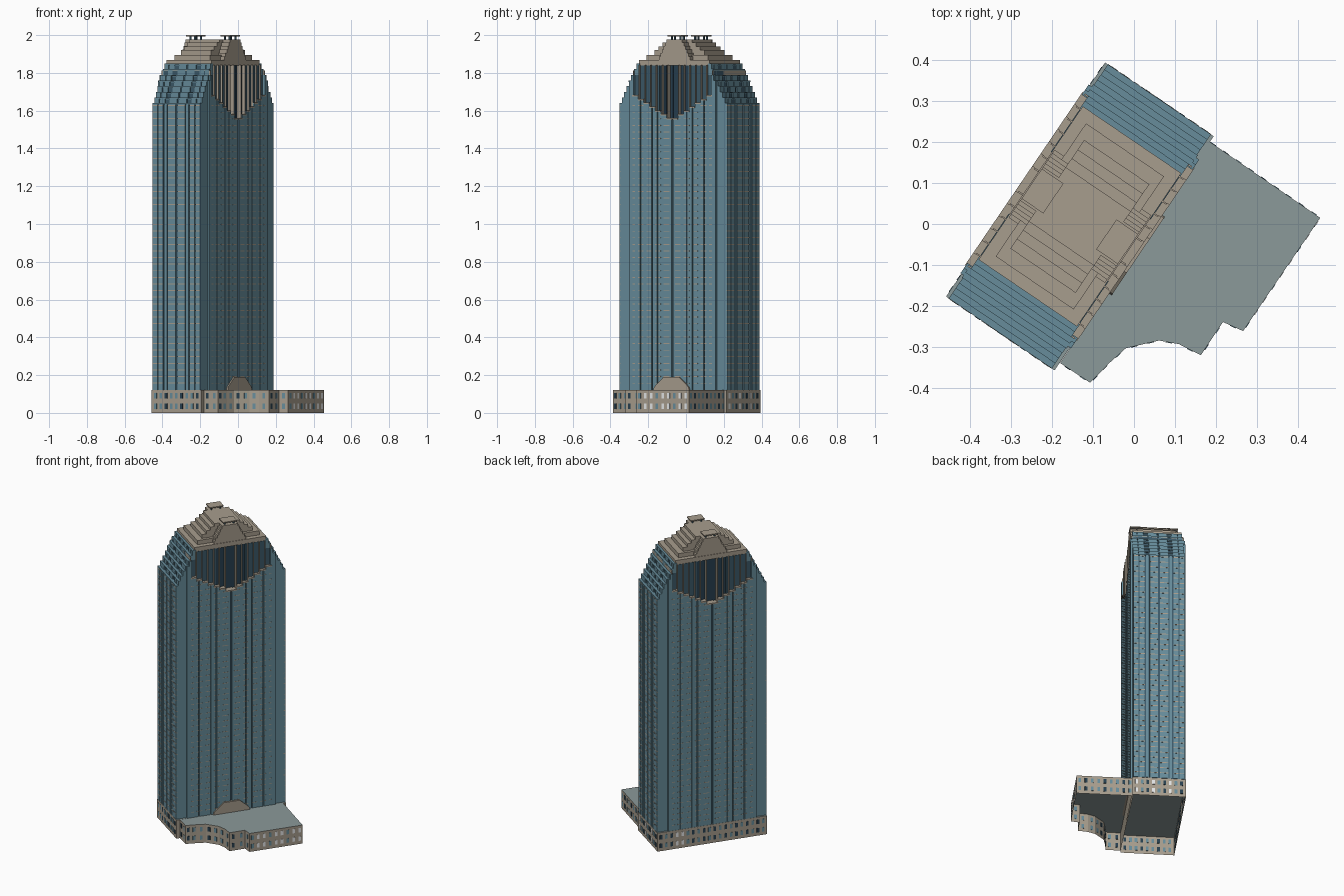
import bpy, bmesh, math
from mathutils import Matrix, Vector

if "Cube" in bpy.data.objects:
    bpy.data.objects.remove(bpy.data.objects["Cube"])

# Tower axes: local x runs along the wide face, local -y looks at the annex
TOWER = Matrix.Translation((-0.132, 0.0185, 0)) @ Matrix.Rotation(math.radians(55.8), 4, 'Z')
BASE_H, SHAFT_Z, SHAFT_H, BROW_H = 0.12, 0.122, 1.64, 1.85


def material(name, rgb):
    m = bpy.data.materials.new(name)
    m.use_nodes = True
    m.diffuse_color = (*rgb, 1)
    m.node_tree.nodes["Principled BSDF"].inputs["Base Color"].default_value = (*rgb, 1)
    return m


stone = material("beige stone", (0.39, 0.34, 0.27))
wall = material("blue wall glass", (0.135, 0.265, 0.33))
groove = material("dark blue groove", (0.045, 0.10, 0.14))
glass = material("deep blue glass", (0.02, 0.05, 0.08))
deck = material("grey deck", (0.26, 0.32, 0.32))
pale = material("pale pane", (0.9, 0.92, 0.93))


class Part:
    """Collects boxes and prisms into one named object."""

    def __init__(self, name, *mats, matrix=TOWER):
        self.name, self.mats, self.matrix = name, mats, matrix
        self.bm = bmesh.new()

    def box(self, x0, x1, y0, y1, z0, z1):
        size = Matrix.Diagonal((x1 - x0, y1 - y0, z1 - z0, 1))
        mid = Matrix.Translation(((x0 + x1) / 2, (y0 + y1) / 2, (z0 + z1) / 2))
        bmesh.ops.create_cube(self.bm, size=1, matrix=mid @ size)

    def block(self, hx, hy, z0, z1):
        self.box(-hx, hx, -hy, hy, z0, z1)

    def pair(self, x0, x1, hy, z0, z1):
        """Same slice on both sides of the middle."""
        self.box(x0, x1, -hy, hy, z0, z1)
        self.box(-x1, -x0, -hy, hy, z0, z1)

    def prism(self, points, offset):
        face = self.bm.faces.new([self.bm.verts.new(p) for p in points])
        out = bmesh.ops.extrude_face_region(self.bm, geom=[face])
        verts = [g for g in out["geom"] if isinstance(g, bmesh.types.BMVert)]
        bmesh.ops.translate(self.bm, verts=verts, vec=offset)

    def windows(self, p, q, count, cycle):
        """Two rows of thin panes along a wall; cycle lists their materials in turn."""
        p, q = Vector((*p, 0)), Vector((*q, 0))
        turn = Matrix.Rotation(math.atan2(q.y - p.y, q.x - p.x), 4, 'Z')
        size = Matrix.Diagonal((0.016, 0.003, 0.028, 1))
        for i in range(count):
            for z in (0.035, 0.09):
                at = p.lerp(q, (i + 0.5) / count) + Vector((0, 0, z))
                made = bmesh.ops.create_cube(
                    self.bm, size=1, matrix=Matrix.Translation(at) @ turn @ size)
                for v in made["verts"]:
                    for f in v.link_faces:
                        f.material_index = cycle[i % len(cycle)]

    def finish(self):
        bmesh.ops.recalc_face_normals(self.bm, faces=self.bm.faces[:])
        mesh = bpy.data.meshes.new(self.name)
        self.bm.to_mesh(mesh)
        self.bm.free()
        for m in self.mats:
            mesh.materials.append(m)
        ob = bpy.data.objects.new(self.name, mesh)
        ob.matrix_world = self.matrix
        bpy.context.collection.objects.link(ob)

    def finish_hall(self):
        """Open underside, grey deck on top."""
        bmesh.ops.recalc_face_normals(self.bm, faces=self.bm.faces[:])
        for f in self.bm.faces:
            f.material_index = int(f.normal.z > 0.5)
        floor = [f for f in self.bm.faces if f.normal.z < -0.5]
        bmesh.ops.delete(self.bm, geom=floor, context='FACES_ONLY')
        self.finish()


shaft = Part("shaft_bays", wall)
recess = Part("shaft_grooves", groove)
bands = Part("floor_bands", stone)
atrium = Part("crown_glazing", glass)
side_glass = Part("crown_side_glazing", groove)
fins = Part("crown_fins", stone)
floors = [BASE_H + 0.035 * (i + 1) for i in range(43)]

# Wide faces: narrow columns whose tops rise away from the middle,
# with recessed glazing and shallow stone fins above
COLS, GROOVES = 14, (0, 5, 7, 11)
w = 0.255 / COLS
for i in range(COLS):
    x0, x1 = i * w, (i + 1) * w
    sill = 1.56 + 0.02 * (i // 2)
    top = BROW_H if x1 <= 0.24 else BROW_H - 0.03
    start = x0 + (0.005 if i in GROOVES else 0)
    recess.pair(x0, x1, 0.15, SHAFT_Z, sill)
    shaft.pair(start, x1, 0.163, SHAFT_Z, sill)
    glazing = atrium if i < 5 else side_glass
    glazing.pair(x0, x1, min(0.125 + 0.005 * i, 0.147), sill, top - 0.01)
    fins.pair(x0, x1, 0.165, sill - 0.006, sill + 0.002)
    if i % 2:
        fins.pair(x1 - 0.004, x1, 0.158, sill, top - 0.008)
    if i % 3:
        for z in floors:
            if z < sill - 0.02:
                bands.pair(start, x1, 0.1638, z, z + 0.004)

# Narrow ends: stepped shoulders with bays on every riser and a full-width tread
BAYS = ((0.006, 0.055), (0.062, 0.078), (0.085, 0.116), (0.122, 0.152))
for k in range(8):
    hx = 0.345 - 0.015 * k
    top = SHAFT_H + 0.03 * k
    low = top - 0.03 if k else SHAFT_Z
    if k < 6:
        hy = 0.163 if hx < 0.29 else 0.152
        shaft.pair(hx - 0.022, hx - 0.007, hy, SHAFT_Z, top)
    else:
        hy = 0.148
        shaft.pair(0.22, hx - 0.007, hy, low, top)
    shaft.pair(hx - 0.022, hx, min(hy, 0.154), top - 0.007, top)
    recess.pair(hx - 0.008, hx - 0.006, 0.145, low, top - 0.01)
    for a, b in BAYS:
        if k and b - a < 0.02:
            continue
        b = min(b, hy)
        for y0, y1 in ((a, b), (-b, -a)):
            for x0, x1 in ((hx - 0.009, hx), (-hx, 0.009 - hx)):
                shaft.box(x0, x1, y0, y1, low, top)
                if k == 0 and b - a > 0.02:
                    for z in floors:
                        bands.box(x0 - 0.001, x1 + 0.001, y0, y1, z, z + 0.005)
for part in (shaft, recess, bands, atrium, side_glass, fins):
    part.finish()

# Crown: stone tiers, with a stepped pediment on each wide side
crown = Part("crown_tiers", stone)
for hx, hy, z0, z1 in ((0.226, 0.145, 1.839, 1.868), (0.196, 0.115, 1.868, 1.895),
                       (0.16, 0.096, 1.895, 1.92), (0.132, 0.096, 1.92, 1.94),
                       (0.106, 0.096, 1.94, 1.96), (0.08, 0.096, 1.96, 1.978)):
    crown.block(hx, hy, z0, z1)
STEPS = 6
for i in range(STEPS):
    rise = 0.11 / STEPS
    z = 1.868 + rise * i
    crown.block(0.1 - 0.01 * i, 0.142, z, z + rise)
crown.finish()

# Roof canopies on short posts
canopy = Part("roof_canopies", stone)
posts = Part("canopy_posts", groove)
for s in (-1, 1):
    y = s * 0.11
    canopy.box(-0.044, 0.044, y - 0.032, y + 0.032, 1.993, 2.0)
    for x in (-0.028, 0.028):
        for dy in (-0.015, 0.015):
            posts.box(x - 0.004, x + 0.004, y + dy - 0.004, y + dy + 0.004, 1.975, 1.994)
canopy.finish()
posts.finish()

# Stone base of the tower with its entrance gable
base = Part("tower_base", stone, deck)
base.block(0.345, 0.16, 0, BASE_H)
base.finish_hall()
gable = Part("entrance_gable", stone)
side = [(0.115, BASE_H), (0.11, 0.137), (0.05, 0.19)]
outline = side + [(-x, z) for x, z in reversed(side)]
gable.prism([(x, -0.172, z) for x, z in outline], (0, 0.022, 0))
gable.finish()
panes = Part("base_windows", glass, wall, pale)
panes.windows((-0.34, 0.16), (0.34, 0.16), 20, (1, 0) * 7 + (1, 2, 2, 0, 1, 0))
panes.windows((0.345, 0.15), (0.345, -0.15), 9, (0, 1, 2))
panes.windows((-0.345, -0.15), (-0.345, 0.15), 9, (0, 1, 1))
panes.finish()

# Low annex with a curved front
OUTLINE = ((0.178, 0.205), (0.454, 0.015), (0.266, -0.261), (0.217, -0.239),
           (0.163, -0.32), (0.11, -0.293), (0.061, -0.284), (-0.02, -0.303),
           (-0.059, -0.338), (-0.107, -0.387), (-0.18, -0.339))
annex = Part("annex", stone, deck, matrix=Matrix())
annex.prism([(x, y, 0) for x, y in OUTLINE], (0, 0, BASE_H))
annex.finish_hall()
annex_panes = Part("annex_windows", glass, wall, pale, matrix=Matrix())
for i, (p, q) in enumerate(zip(OUTLINE, OUTLINE[1:])):
    count = max(1, int(math.dist(p, q) / 0.034))
    annex_panes.windows(p, q, count, (2, 2, 1) if i == 1 else (1, 0, 1))
annex_panes.finish()
